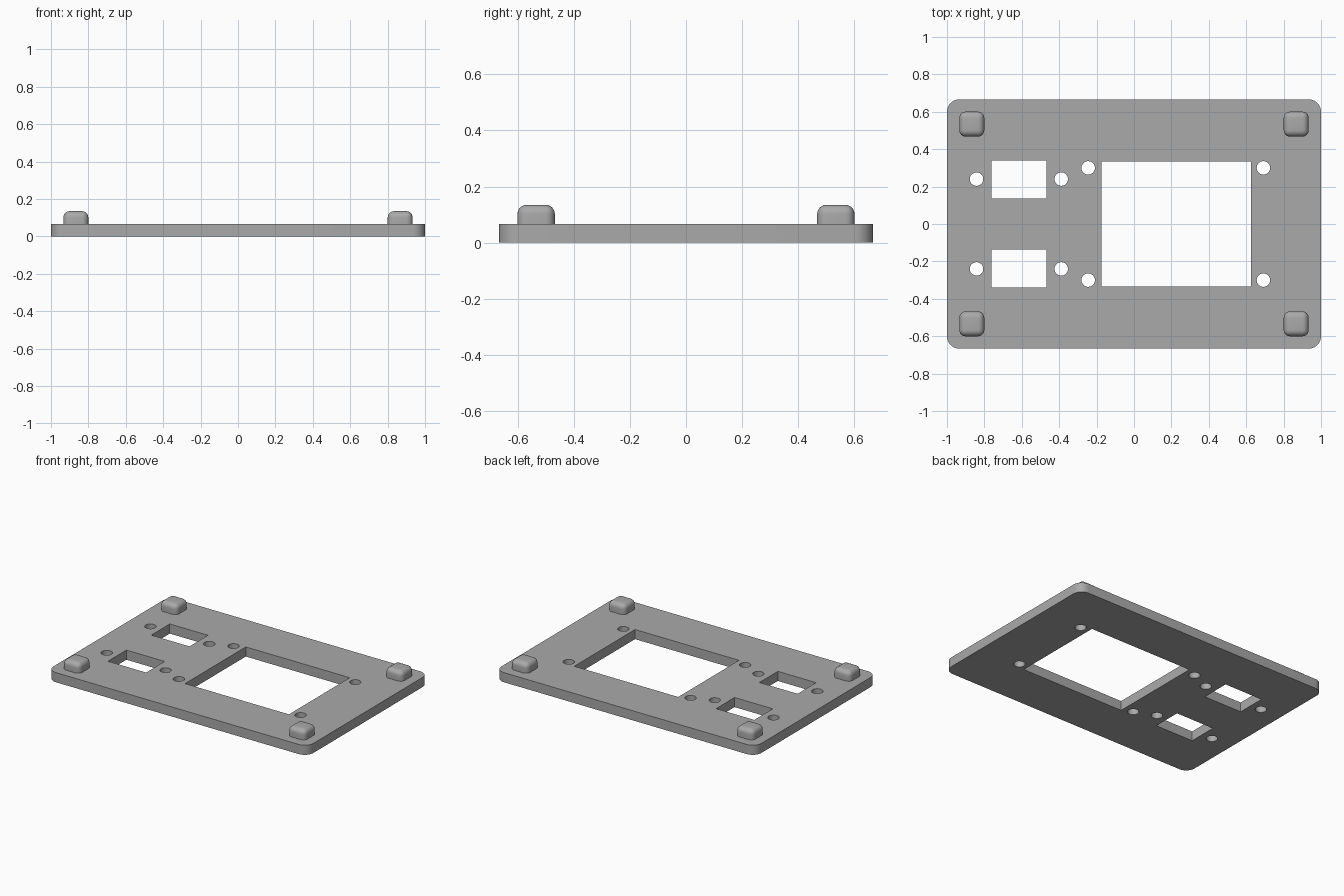
import bpy, bmesh, math

cube = bpy.data.objects.get("Cube")
if cube:
    bpy.data.objects.remove(cube, do_unlink=True)

T = 0.067  # plate thickness
grey = bpy.data.materials.new("mid_grey")
grey.use_nodes = True
COLOUR = (0.4, 0.4, 0.4, 1)
grey.diffuse_color = COLOUR
grey.node_tree.nodes["Principled BSDF"].inputs["Base Color"].default_value = COLOUR


def add_object(name, bm):
    mesh = bpy.data.meshes.new(name)
    bm.to_mesh(mesh)
    bm.free()
    mesh.materials.append(grey)
    obj = bpy.data.objects.new(name, mesh)
    bpy.context.collection.objects.link(obj)
    return obj


def add_box(bm, x, y, z, sx, sy, sz):
    verts = bmesh.ops.create_cube(bm, size=1)["verts"]
    bmesh.ops.scale(bm, vec=(sx, sy, sz), verts=verts)
    bmesh.ops.translate(bm, vec=(x, y, z), verts=verts)


def round_edges(bm, radius, segments, keep):
    edges = [e for e in bm.edges if keep(e)]
    bmesh.ops.bevel(bm, geom=edges, offset=radius, segments=segments,
                    profile=0.5, affect='EDGES')


def smooth(obj):
    bpy.ops.object.select_all(action='DESELECT')
    obj.select_set(True)
    bpy.context.view_layer.objects.active = obj
    bpy.ops.object.shade_smooth_by_angle(angle=math.radians(35))


def is_vertical(e):
    a, b = e.verts
    return abs(a.co.z - b.co.z) > 0.01


# Plate with rounded corners
bm = bmesh.new()
add_box(bm, 0, 0, T / 2, 2, 1.333, T)
round_edges(bm, 0.067, 10, is_vertical)
plate = add_object("mounting_plate", bm)

# Openings: one large window, two small windows, eight screw holes
bm = bmesh.new()
add_box(bm, 0.226, 0, T / 2, 0.8, 0.668, 0.3)
for side in (-1, 1):
    add_box(bm, -0.616, side * 0.238, T / 2, 0.294, 0.203, 0.3)
    for x, y in ((-0.842, 0.24), (-0.389, 0.24), (-0.245, 0.3), (0.692, 0.3)):
        hole = bmesh.ops.create_cone(bm, cap_ends=True, segments=32,
                                     radius1=0.036, radius2=0.036, depth=0.3)
        bmesh.ops.translate(bm, vec=(x, side * y, T / 2), verts=hole["verts"])
cutter = add_object("opening_cutter", bm)
cutter.hide_render = True

cut = plate.modifiers.new("openings", 'BOOLEAN')
cut.operation = 'DIFFERENCE'
cut.solver = 'EXACT'
cut.object = cutter
bpy.context.view_layer.objects.active = plate
bpy.ops.object.modifier_apply(modifier=cut.name)
bpy.data.objects.remove(cutter, do_unlink=True)
smooth(plate)

# Four rounded feet, one near each corner
for x, across in ((-1, "right"), (1, "left")):
    for y, along in ((-1, "front"), (1, "back")):
        bm = bmesh.new()
        add_box(bm, x * 0.867, y * 0.534, T + 0.034, 0.133, 0.133, 0.068)
        round_edges(bm, 0.033, 6, lambda e: max(v.co.z for v in e.verts) > T + 0.05)
        smooth(add_object(f"{along}_{across}_foot", bm))
